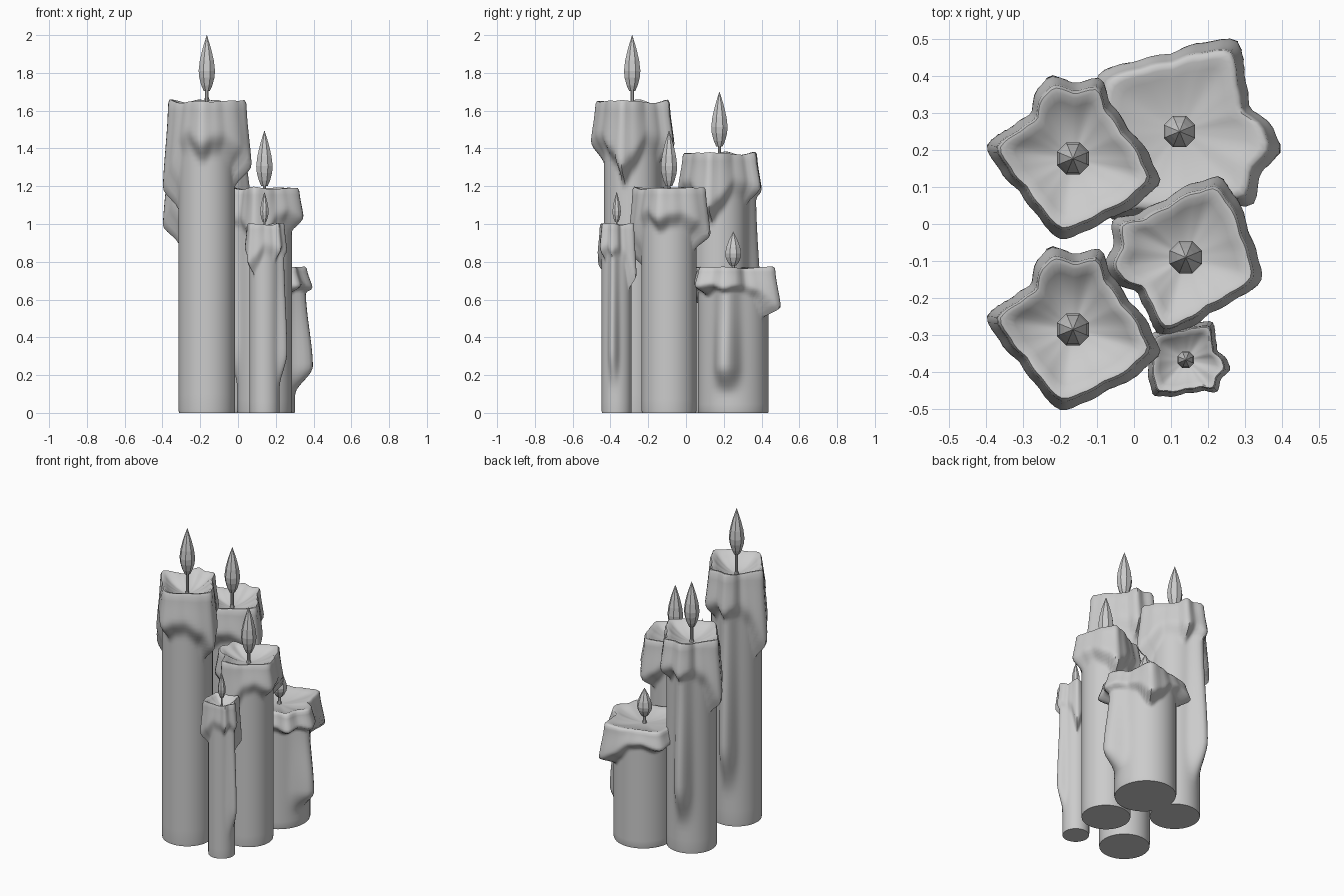
import bpy, bmesh, math
from mathutils import Matrix

if "Cube" in bpy.data.objects:
    bpy.data.objects.remove(bpy.data.objects["Cube"])

H, R0 = 1.65, 0.15          # master candle height and shaft radius
SIDES = 80

# wax cap outline: angle (deg), radius, height where the overhang ends
OUTLINE = [(28, .172, 1.44), (56, .182, 1.42), (71, .234, 1.38), (88, .207, 1.42),
           (105, .235, 1.36), (117, .215, 1.40), (133, .168, 1.40), (150, .185, 1.36),
           (172, .238, 1.13), (190, .200, 1.25), (212, .172, 1.42), (235, .182, 1.45),
           (262, .225, 1.38), (280, .203, 1.42), (300, .192, 1.43), (330, .222, 1.36),
           (345, .248, 1.25), (358, .215, 1.32)]


def smooth(t):
    t = max(0.0, min(1.0, t))
    return t * t * (3 - 2 * t)


def outline(deg):
    n = len(OUTLINE)
    for i in range(n):
        a, b = OUTLINE[i], OUTLINE[(i + 1) % n]
        span = (b[0] - a[0]) % 360
        d = (deg - a[0]) % 360
        if d < span:
            t = d / span
            t = 0.5 * t + 0.5 * smooth(t)
            return a[1] + (b[1] - a[1]) * t, a[2] + (b[2] - a[2]) * t


def side_radius(deg, z):
    cap, zb = outline(deg)
    drop = (H - z) / (H - zb)
    over = cap * (0.88 + 0.12 * smooth(drop)) - R0
    r = over * smooth((z - zb + 0.07) / 0.13)
    # long run of wax down one side
    g = math.exp(-((deg - 105) / 15) ** 2)
    amp = (0.05 + 0.033 * smooth((1.4 - z) / 0.9)) * smooth((z - 0.2) / 0.33)
    return R0 + max(r, g * amp)


def ring(bm, fr, fz):
    out = []
    for i in range(SIDES):
        deg = 360 * i / SIDES
        r, a = fr(deg), math.radians(deg)
        out.append(bm.verts.new((r * math.cos(a), r * math.sin(a), fz(deg))))
    return out


def finish(bm, name, smooth_angle=None):
    bmesh.ops.recalc_face_normals(bm, faces=bm.faces)
    me = bpy.data.meshes.new(name)
    bm.to_mesh(me)
    bm.free()
    ob = bpy.data.objects.new(name, me)
    bpy.context.collection.objects.link(ob)
    if smooth_angle:
        bpy.ops.object.select_all(action='DESELECT')
        ob.select_set(True)
        bpy.context.view_layer.objects.active = ob
        bpy.ops.object.shade_smooth_by_angle(angle=math.radians(smooth_angle))
    return ob


def rim_z(deg):
    cap, _ = outline(deg)
    return H - 0.012 + 0.25 * (cap - 0.19) + 0.004 * math.sin(math.radians(deg * 5))


def candle_body(name, x, y, rot, sx, sy, top):
    bm = bmesh.new()
    rows = [ring(bm, lambda d: R0 * 0.985, lambda d: 0)]
    zs = [0.02, 0.1] + [0.16 + i * 0.05 for i in range(18)] + [1.05 + i * 0.025 for i in range(23)]
    for z in zs:
        rows.append(ring(bm, lambda d: side_radius(d, z), lambda d: z))
    # rounded rim and dished top
    for f, dz in [(0.99, -0.008), (0.95, 0.008), (0.88, 0.006)]:
        rows.append(ring(bm, lambda d: side_radius(d, H - 0.03) * f, lambda d: rim_z(d) + dz))
    for f, z, mix in [(0.76, 1.63, 0.4), (0.6, 1.607, 0.1), (0.42, 1.588, 0), (0.22, 1.576, 0), (0.06, 1.572, 0)]:
        rows.append(ring(bm, lambda d: side_radius(d, H - 0.03) * f,
                         lambda d: z + mix * (rim_z(d) - H)))
    for a, b in zip(rows, rows[1:]):
        for i in range(SIDES):
            j = (i + 1) % SIDES
            bm.faces.new((a[i], a[j], b[j], b[i]))
    bm.faces.new(rows[0])
    bm.faces.new(rows[-1])
    bm.transform(Matrix.Translation((x, y, 0)) @ Matrix.Diagonal((sx, sy, top / H, 1))
                 @ Matrix.Rotation(math.radians(rot), 4, 'Z'))
    finish(bm, name, 50)


def lathe(name, x, y, profile, sides=8):
    bm = bmesh.new()
    rows = []
    for r, z in profile:
        rows.append([bm.verts.new((x + r * math.cos((i + .5) * math.tau / sides),
                                   y + r * math.sin((i + .5) * math.tau / sides), z))
                     for i in range(sides)])
    for a, b in zip(rows, rows[1:]):
        for i in range(sides):
            j = (i + 1) % sides
            bm.faces.new((a[i], a[j], b[j], b[i]))
    bm.faces.new(rows[0])
    bm.faces.new(rows[-1])
    bmesh.ops.remove_doubles(bm, verts=bm.verts, dist=1e-5)
    finish(bm, name)


# name, x, y, turn, x scale, y scale, top, flame base, flame tip, flame radius
CANDLES = [
    ("tallest", -.165, -.285, 0, 1, 1, 1.65, 1.705, 2.0, .047),
    ("tall", -.165, .177, 0, 1, 1, 1.375, 1.41, 1.70, .047),
    ("medium", .14, -.09, 82, .97, .97, 1.19, 1.20, 1.495, .047),
    ("thin", .14, -.367, -117, .53, .53, 1.0, 1.01, 1.17, .024),
    ("short", .123, .25, -115, 1.2, 1.25, .77, .78, .96, .046),
]
FLAME = [(.38, 0), (.68, .1), (.93, .24), (1, .36), (.86, .54), (.55, .74), (.25, .89), (.01, 1)]

for name, x, y, rot, sx, sy, top, f0, f1, fr in CANDLES:
    candle_body(name + "_candle_wax", x, y, rot, sx, sy, top)
    w = fr * 0.2
    lathe(name + "_candle_wick", x, y,
          [(w * 1.8, top * 1.57 / H - .01), (w, top * 1.57 / H + .02), (w, f0 + .02)])
    lathe(name + "_candle_flame", x, y, [(r * fr, f0 + t * (f1 - f0)) for r, t in FLAME])
